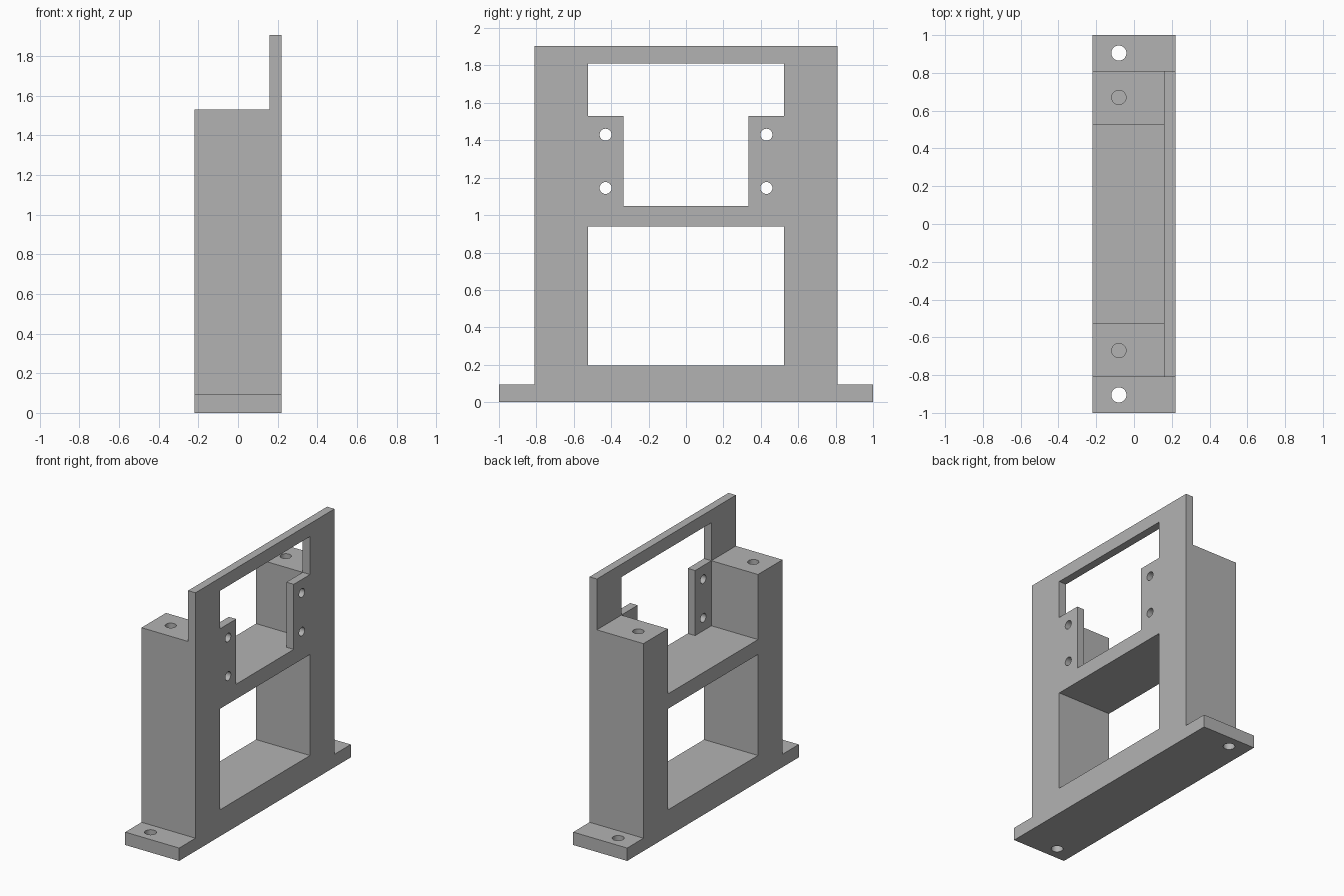
import bpy
import bmesh
from mathutils import Matrix

cube = bpy.data.objects.get("Cube")
if cube:
    bpy.data.objects.remove(cube, do_unlink=True)

grey = bpy.data.materials.new("plain grey")
grey.use_nodes = True
colour = (0.45, 0.45, 0.45, 1)
grey.diffuse_color = colour
grey.node_tree.nodes["Principled BSDF"].inputs["Base Color"].default_value = colour

BACK, PLATE, FACE = -0.22, 0.16, 0.22     # depth of the frame along x
INNER, OUTER = 0.525, 0.81                # half widths of the uprights
SHELF, SHOULDER, TOP = 1.05, 1.53, 1.905  # heights


def finish(name, bm):
    bmesh.ops.recalc_face_normals(bm, faces=bm.faces)
    mesh = bpy.data.meshes.new(name)
    bm.to_mesh(mesh)
    bm.free()
    mesh.materials.append(grey)
    obj = bpy.data.objects.new(name, mesh)
    bpy.context.collection.objects.link(obj)
    return obj


def extrude_x(name, half, x0, x1):
    """Mirror a half profile of (y, z) points and extrude it along x."""
    points = half + [(-y, z) for y, z in reversed(half)]
    bm = bmesh.new()
    face = bm.faces.new([bm.verts.new((x0, y, z)) for y, z in points])
    grown = bmesh.ops.extrude_face_region(bm, geom=[face])["geom"]
    verts = [v for v in grown if isinstance(v, bmesh.types.BMVert)]
    bmesh.ops.translate(bm, verts=verts, vec=(x1 - x0, 0, 0))
    return finish(name, bm)


def drill(name, centre, radius, length, axis):
    bm = bmesh.new()
    turn = Matrix.Rotation(1.5707963, 4, 'Y') if axis == 'X' else Matrix()
    bmesh.ops.create_cone(bm, cap_ends=True, segments=32, radius1=radius,
                          radius2=radius, depth=length,
                          matrix=Matrix.Translation(centre) @ turn)
    return finish(name, bm)


# Solid bracket: base tabs and upright body
frame = extrude_x("bracket_frame", [(1, 0), (1, 0.095), (OUTER, 0.095), (OUTER, TOP)],
                  BACK, FACE)

# Openings and recesses
cutters = [
    extrude_x("lower_window", [(INNER, 0.195), (INNER, 0.94)], -1, 1),
    extrude_x("upper_window", [(0.335, SHELF), (0.335, SHOULDER),
                               (INNER, SHOULDER), (INNER, 1.81)], -1, 1),
    extrude_x("rear_recess", [(INNER, SHELF), (INNER, SHOULDER),
                              (1.2, SHOULDER), (1.2, 2.2)], -1, PLATE),
]

# Screw holes: tabs, upright tops and mounting lugs
for side in (-1, 1):
    cutters.append(drill("tab_hole", (-0.08, side * 0.905, 0.05), 0.04, 0.3, 'Z'))
    cutters.append(drill("top_hole", (-0.08, side * 0.67, SHOULDER), 0.038, 0.6, 'Z'))
    for z in (1.145, 1.43):
        cutters.append(drill("lug_hole", (0.19, side * 0.43, z), 0.032, 0.2, 'X'))

for cutter in cutters:
    mod = frame.modifiers.new(cutter.name, 'BOOLEAN')
    mod.operation = 'DIFFERENCE'
    mod.solver = 'EXACT'
    mod.object = cutter

# Apply the cuts and remove the cutters
bpy.context.view_layer.update()
evaluated = frame.evaluated_get(bpy.context.evaluated_depsgraph_get())
cut_mesh = bpy.data.meshes.new_from_object(evaluated)
frame.modifiers.clear()
frame.data = cut_mesh
for cutter in cutters:
    bpy.data.objects.remove(cutter, do_unlink=True)

# Smooth hole walls with sharp edges elsewhere
bpy.ops.object.select_all(action='DESELECT')
frame.select_set(True)
bpy.context.view_layer.objects.active = frame
bpy.ops.object.shade_smooth_by_angle(angle=0.5)
